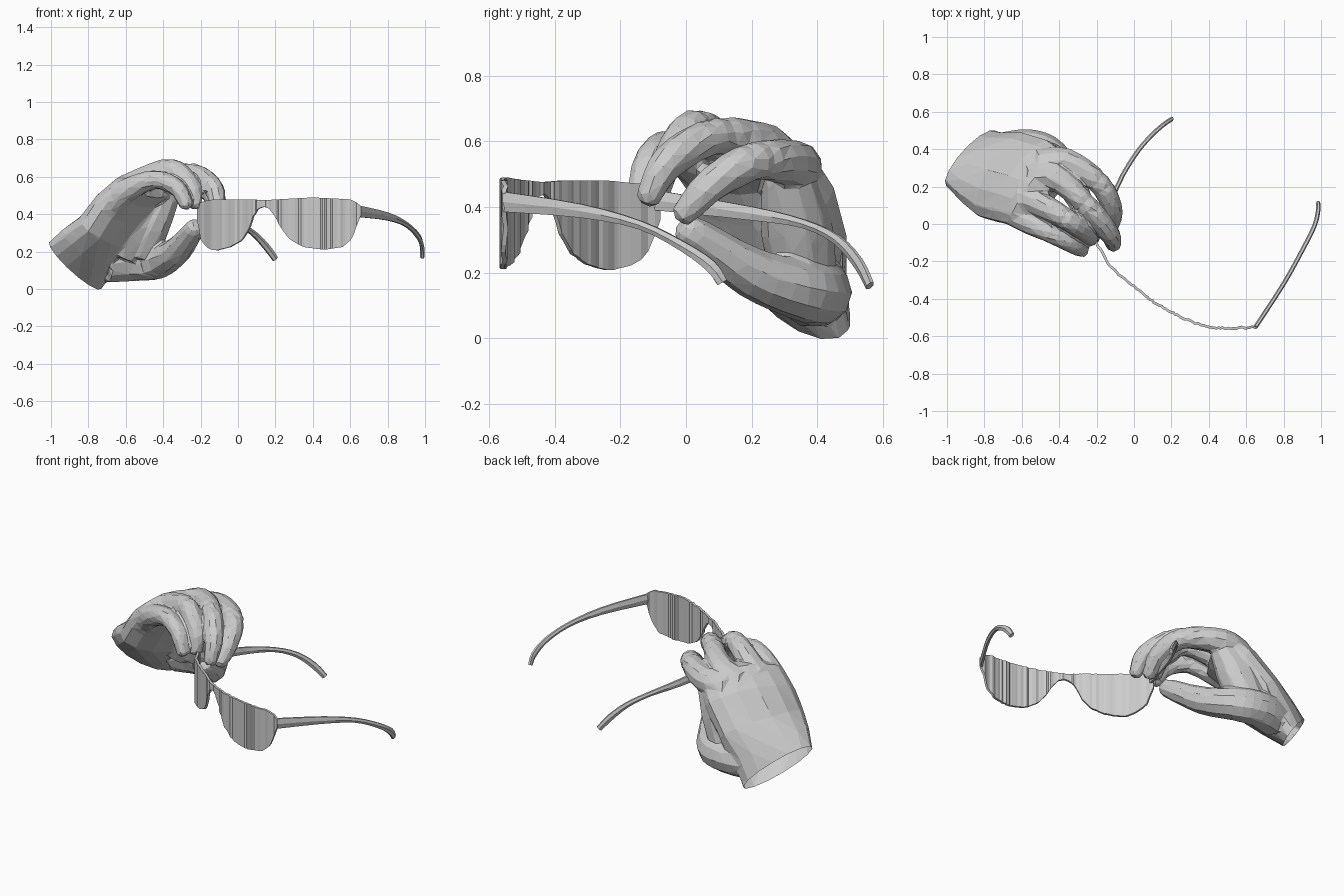
import bpy, bmesh, math, random
from mathutils import Vector as V

random.seed(4)
cube = bpy.data.objects.get("Cube")
if cube:
    bpy.data.objects.remove(cube)

grey = bpy.data.materials.new("light_grey")
grey.use_nodes = True
grey.diffuse_color = (0.6, 0.6, 0.6, 1)
grey.node_tree.nodes["Principled BSDF"].inputs["Base Color"].default_value = (0.6, 0.6, 0.6, 1)


def finish(bm, name):
    bmesh.ops.recalc_face_normals(bm, faces=bm.faces)
    mesh = bpy.data.meshes.new(name)
    bm.to_mesh(mesh)
    bm.free()
    mesh.materials.append(grey)
    ob = bpy.data.objects.new(name, mesh)
    bpy.context.collection.objects.link(ob)
    return ob


def skin(bm, rings):
    """Bridge a list of equal point rings and cap both ends."""
    rows = [[bm.verts.new(p) for p in ring] for ring in rings]
    n = len(rows[0])
    for a, b in zip(rows, rows[1:]):
        for i in range(n):
            j = (i + 1) % n
            bm.faces.new((a[i], a[j], b[j], b[i]))
    bm.faces.new(rows[0])
    bm.faces.new(rows[-1])


def ellipse(c, u, w, n):
    return [c + u * math.cos(2 * math.pi * i / n) + w * math.sin(2 * math.pi * i / n)
            for i in range(n)]


def spline(pts, steps):
    """Smooth path through tuples of any length."""
    p = [pts[0]] + list(pts) + [pts[-1]]
    out = []
    for a, b, c, d in zip(p, p[1:], p[2:], p[3:]):
        for k in range(steps):
            t = k / steps
            out.append([(2 * y + (z - x) * t + (2 * x - 5 * y + 4 * z - w) * t ** 2
                         + (3 * y - x - 3 * z + w) * t ** 3) / 2
                        for x, y, z, w in zip(a, b, c, d)])
    return out + [list(pts[-1])]


def tube(bm, pts, ref=(0, 0, 1), thick=None, sides=10, steps=4, rounded=True):
    """Sweep an ellipse along (x, y, z, radius) points."""
    path = spline(pts, steps)
    pos = [V(p[:3]) for p in path]
    rad = [p[3] for p in path]
    if rounded:
        d = (pos[-1] - pos[-2]).normalized()
        r, tip = rad[-1], pos[-1]
        for a in (0.5, 0.85):
            pos.append(tip + d * r * a)
            rad.append(r * math.sqrt(1 - a * a))
    rings = []
    for i, c in enumerate(pos):
        t = (pos[min(i + 1, len(pos) - 1)] - pos[max(i - 1, 0)]).normalized()
        side = t.cross(V(ref)).normalized()
        up = side.cross(t)
        rings.append(ellipse(c, side * (thick or rad[i]), up * rad[i], sides))
    skin(bm, rings)


# Hand: palm, web, thumb and four curled fingers fused into one faceted skin
bm = bmesh.new()
wrist, wrist_u, wrist_w = V((-.87, .35, .125)), V((-.10, -.15, .05)), V((-.10, -.03, .12))
wrist_out = wrist_w.cross(wrist_u).normalized()
if wrist_out.x > 0:
    wrist_out.negate()
sections = [
    (wrist + wrist_out * .05, wrist_u, wrist_w),
    (wrist, wrist_u, wrist_w),
    ((-.80, .30, .21), (-.09, -.19, .03), (-.11, -.02, .11)),
    ((-.70, .26, .31), (-.10, -.23, .00), (-.11, -.02, .09)),
    ((-.60, .23, .44), (-.13, -.22, -.02), (-.10, -.02, .09)),
    ((-.52, .19, .53), (-.13, -.20, -.02), (-.07, -.02, .09)),
    ((-.44, .16, .55), (-.11, -.17, -.01), (-.04, -.01, .06)),
]
skin(bm, [ellipse(V(c), V(u), V(w), 14) for c, u, w in sections])

fingers = {
    "index": ((-.50, .32, .51, .08), (-.36, .335, .53, .073), (-.18, .21, .54, .063),
              (-.115, .08, .47, .055), (-.115, .00, .385, .042)),
    "middle": ((-.54, .25, .53, .08), (-.42, .25, .58, .072), (-.24, .09, .615, .06),
               (-.13, -.05, .54, .055), (-.11, -.11, .44, .042)),
    "ring": ((-.60, .15, .53, .08), (-.51, .11, .585, .07), (-.35, .02, .64, .06),
             (-.25, -.05, .55, .05), (-.23, -.08, .46, .04)),
    "little": ((-.66, .08, .47, .08), (-.60, .03, .525, .068), (-.45, -.05, .585, .053),
               (-.33, -.11, .545, .048), (-.28, -.14, .46, .04)),
}
for pts in fingers.values():
    tube(bm, pts, ref=(.5, -.8, .1))

thumb = ((-.70, .38, .14, .11), (-.56, .405, .14, .102), (-.44, .36, .145, .095),
         (-.33, .20, .20, .078), (-.235, .02, .32, .055))
web = ((-.54, .36, .18, .10), (-.47, .335, .34, .11), (-.40, .315, .47, .085))
tube(bm, thumb)
tube(bm, web, ref=(1, 0, 0))
tube(bm, [(x - .09, y - .02, z, r) for x, y, z, r in web], ref=(1, 0, 0))

hand = finish(bm, "hand")
mod = hand.modifiers.new("fuse", 'REMESH')
mod.mode = 'VOXEL'
mod.voxel_size = 0.01
mod = hand.modifiers.new("soften", 'SMOOTH')
mod.factor = 0.5
mod.iterations = 6
mod = hand.modifiers.new("facet", 'DECIMATE')
mod.ratio = 0.03

# Cut the wrist open with a clean rim
graph = bpy.context.evaluated_depsgraph_get()
bm = bmesh.new()
bm.from_object(hand, graph)
hand.modifiers.clear()
bmesh.ops.bisect_plane(bm, geom=bm.verts[:] + bm.edges[:] + bm.faces[:],
                       plane_co=wrist, plane_no=wrist_out, clear_outer=True)
bm.to_mesh(hand.data)
bm.free()


# Glasses front: one curved band with both lenses and the bridge arch
def at(table, x):
    for (a, p), (b, q) in zip(table, table[1:]):
        if x <= b:
            return p + (q - p) * (x - a) / (b - a)
    return table[-1][1]


plan = spline(((-.21, -.08), (-.13, -.22), (-.02, -.32), (.16, -.45), (.40, -.55), (.66, -.55)), 6)
top = ((-.21, .45), (-.18, .47), (-.12, .48), (.06, .48), (.14, .475), (.22, .48),
       (.40, .49), (.60, .48), (.64, .46), (.66, .44))
bottom = ((-.21, .36), (-.19, .26), (-.17, .225), (-.12, .205), (-.04, .225), (.02, .26),
          (.06, .32), (.085, .39), (.11, .43), (.14, .44), (.17, .43), (.20, .39),
          (.23, .33), (.28, .265), (.35, .225), (.46, .21), (.56, .225), (.61, .27),
          (.635, .34), (.66, .40))
bm = bmesh.new()
rings = []
x = -.21
while x < .66:
    y = at(plan, x)
    n = V((y - at(plan, x + .02), .02, 0)).normalized()
    ripple = random.uniform(-.004, .004)
    lo, hi = V((x, y, at(bottom, x))), V((x, y, at(top, x)))
    front, back = n * (ripple - .007), n * (ripple + .007)
    rings.append([lo + front, hi + front, hi + back, lo + back])
    x += random.uniform(.008, .02)
skin(bm, rings)
finish(bm, "lenses_and_bridge")

# Temples: flat bars that hook down at the ear
temples = {
    "left_temple": ((.65, -.55, .415, .035), (.80, -.32, .388, .024), (.90, -.14, .345, .015),
                    (.965, -.01, .28, .017), (.985, .075, .22, .021), (.985, .11, .17, .018)),
    "right_temple": ((-.20, -.09, .42, .035), (-.09, .20, .38, .024), (0, .36, .348, .015),
                     (.08, .46, .30, .017), (.15, .525, .228, .021), (.20, .56, .16, .018)),
}
for name, pts in temples.items():
    bm = bmesh.new()
    tube(bm, pts, thick=.012, sides=6, steps=3, rounded=False)
    finish(bm, name)
